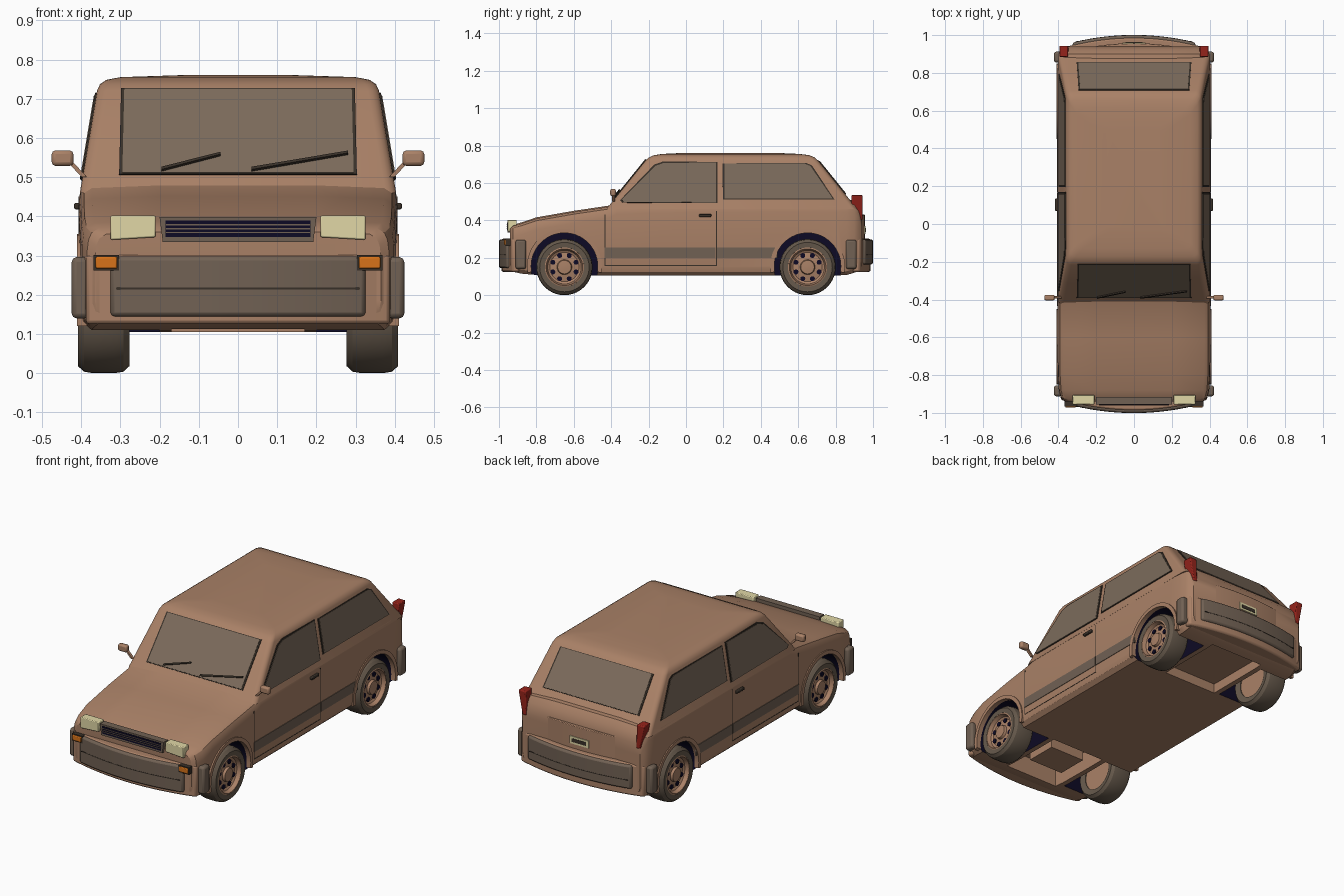
import bpy, bmesh
from math import sin, cos, pi, radians
from mathutils import Vector

cube = bpy.data.objects.get("Cube")
if cube:
    bpy.data.objects.remove(cube, do_unlink=True)


def material(name, r, g, b):
    m = bpy.data.materials.new(name)
    m.use_nodes = True
    m.diffuse_color = (r, g, b, 1)
    bsdf = next(n for n in m.node_tree.nodes if n.type == 'BSDF_PRINCIPLED')
    bsdf.inputs["Base Color"].default_value = (r, g, b, 1)
    return m


PAINT = material("brown paint", .40, .22, .135)
GLASS = material("smoky glass", .20, .147, .105)
TRIM = material("grey brown trim", .165, .12, .088)
TYRE = material("tyre rubber", .13, .098, .07)
SEAL = material("dark seal", .04, .03, .022)
NAVY = material("dark navy", .004, .003, .018)
CREAM = material("cream lamp", .75, .68, .38)
ORANGE = material("orange lamp", .68, .17, .01)
RED = material("red lamp", .30, .017, .011)
parts = []


def finish(name, bm, mat, mirror="", bevel=0):
    bmesh.ops.recalc_face_normals(bm, faces=bm.faces)
    me = bpy.data.meshes.new(name)
    bm.to_mesh(me)
    bm.free()
    me.materials.append(mat)
    ob = bpy.data.objects.new(name, me)
    bpy.context.collection.objects.link(ob)
    if bevel:
        b = ob.modifiers.new("bevel", 'BEVEL')
        b.width, b.segments, b.limit_method = bevel, 2, 'ANGLE'
    if mirror:
        m = ob.modifiers.new("mirror", 'MIRROR')
        m.use_axis = ("X" in mirror, "Y" in mirror, False)
    parts.append(ob)
    return ob


def loft(name, rings, mat, closed=False, **kw):
    """Skin a list of equal rings; cap the ends unless closed."""
    bm = bmesh.new()
    vs = [[bm.verts.new(p) for p in ring] for ring in rings]
    n = len(vs[0])
    pairs = list(zip(vs, vs[1:])) + ([(vs[-1], vs[0])] if closed else [])
    for a, b in pairs:
        for i in range(n):
            j = (i + 1) % n
            bm.faces.new((a[i], a[j], b[j], b[i]))
    if not closed:
        bm.faces.new(vs[0])
        bm.faces.new(vs[-1])
    return finish(name, bm, mat, **kw)


def prism(name, axis, pts, a, b, mat, **kw):
    """Extrude a 2D outline along an axis from a to b."""
    place = {"x": lambda p, t: (t, p[0], p[1]),
             "y": lambda p, t: (p[0], t, p[1]),
             "z": lambda p, t: (p[0], p[1], t)}[axis]
    return loft(name, [[place(p, t) for p in pts] for t in (a, b)], mat, **kw)


def box(name, x0, x1, y0, y1, z0, z1, mat, **kw):
    return prism(name, "z", [(x0, y0), (x1, y0), (x1, y1), (x0, y1)], z0, z1, mat, **kw)


def lathe(name, profile, y, z, mat, steps=40, closed=False, **kw):
    """Turn (radius, x) points about an axle."""
    rings = [[(x, y + r * cos(2 * pi * i / steps), z + r * sin(2 * pi * i / steps))
              for i in range(steps)] for r, x in profile]
    return loft(name, rings, mat, closed, **kw)


def plate(name, pts, mat, thick=.006, grow=0, **kw):
    """Thin plate lying on a sloping panel of the cabin."""
    pts = [Vector(p) for p in pts]
    c = sum(pts, Vector()) / len(pts)
    n = (pts[1] - pts[0]).cross(pts[2] - pts[0]).normalized()
    if n.dot(c - Vector((0, .2, .5))) < 0:
        n = -n
    pts = [p + (p - c).normalized() * grow for p in pts]
    return loft(name, [[p - n * .003 for p in pts], [p + n * thick for p in pts]], mat, **kw)


# Lower body, lofted from nose to tail: y, bottom, top, half width
stations = [(-.94, .14, .355, .365), (-.925, .125, .37, .385), (-.88, .115, .383, .398),
            (-.8, .108, .41, .403), (-.6, .105, .445, .405), (-.41, .105, .473, .405),
            (-.37, .105, .495, .405), (.1, .105, .503, .405), (.8, .105, .505, .405),
            (.86, .108, .505, .402), (.9, .12, .5, .395), (.925, .13, .47, .385),
            (.94, .14, .42, .37)]
rings = []
for y, zb, zt, w in stations:
    half = [(.93 * w, zb), (.985 * w, zb + .02), (w, zb + .045), (w, zt - .06),
            (.99 * w, zt - .03), (.97 * w, zt - .012), (.92 * w, zt), (.5 * w, zt + .006)]
    rings.append([(x, y, z) for x, z in half] + [(-x, y, z) for x, z in reversed(half)])
body = loft("body", rings, PAINT)
body.data.materials.append(NAVY)

# Wheel wells and underside recesses
circle = [(-.65 + .18 * cos(i * pi / 24), .155 + .18 * sin(i * pi / 24)) for i in range(48)]
wells = prism("well_cutter", "x", circle, .2, .6, PAINT, mirror="XY")
wells.data.materials.append(NAVY)
for f in wells.data.polygons:
    f.material_index = 1
front_bay = box("front_bay_cutter", -.17, .17, -.86, -.47, -.1, .22, PAINT)
rear_bay = box("rear_bay_cutter", -.17, .17, .47, .86, -.1, .16, PAINT)
bpy.context.view_layer.update()
for cutter in (wells, front_bay, rear_bay):
    cutter.hide_render = True
    mod = body.modifiers.new("cut", 'BOOLEAN')
    mod.object, mod.operation, mod.solver = cutter, 'DIFFERENCE', 'EXACT'
    bpy.context.view_layer.objects.active = body
    bpy.ops.object.modifier_apply(modifier=mod.name)
    parts.remove(cutter)
    bpy.data.objects.remove(cutter, do_unlink=True)
box("engine_block", -.11, .11, -.74, -.56, .12, .24, PAINT)


# Cabin: panels lean by these rules
def front_y(z): return -.41 + (z - .48) * .808
def rear_y(z): return .9 - (z - .48) * .808
def side_x(z): return .4 - (z - .48) * .168


levels = [(z, front_y(z), rear_y(z), side_x(z)) for z in (.46, .6, .72)]
levels += [(.737, -.197, .687, .352), (.748, -.172, .66, .336), (.755, -.13, .61, .3), (.76, -.03, .5, .15)]
rings = []
for z, y0, y1, w in levels:
    r, ring = .028, []
    for cx, cy, a0 in ((w - r, y1 - r, 0), (r - w, y1 - r, 90), (r - w, y0 + r, 180), (w - r, y0 + r, 270)):
        for k in range(5):
            a = radians(a0 + k * 22.5)
            ring.append((cx + r * cos(a), cy + r * sin(a), z))
    rings.append(ring)
loft("cabin", rings, PAINT)

# Windows, each with a dark seal around it
wind = [(x, front_y(z), z) for x, z in ((-.295, .508), (.295, .508), (.29, .722), (-.29, .722))]
back = [(x, rear_y(z), z) for x, z in ((-.295, .54), (.295, .54), (.285, .715), (-.285, .715))]
door = [(side_x(z), y, z) for y, z in
        ((.16, .495), (.16, .708), (-.12, .706), (-.165, .69), (-.345, .51), (-.33, .498))]
quarter = [(side_x(z), y, z) for y, z in ((.205, .515), (.785, .515), (.665, .69), (.635, .702), (.205, .702))]
for name, pts, m in (("windscreen", wind, ""), ("rear_window", back, ""),
                     ("door_window", door, "X"), ("quarter_window", quarter, "X")):
    plate(name, pts, GLASS, mirror=m)
    plate(name + "_seal", pts, SEAL, thick=.004, grow=.009, mirror=m)
for name, xa, za, xb, zb in (("left_wiper", .035, .511, .28, .553), ("right_wiper", -.195, .511, -.045, .55)):
    plate(name, [(x, front_y(z), z) for x, z in ((xa, za), (xb, zb), (xb, zb + .006), (xa, za + .007))],
          SEAL, thick=.014)

# Side trim, door lines, handles and arch lips
for y0, y1 in ((-.435, .159), (.167, .49)):
    box("side_stripe", .4, .408, y0, y1, .2, .255, TRIM, mirror="X")
box("door_rear_line", .4, .4065, .161, .165, .16, .45, SEAL, mirror="X")
box("door_front_line", .4, .4065, -.435, -.431, .16, .43, SEAL, mirror="X")
box("door_bottom_line", .4, .4065, -.435, .165, .157, .16, SEAL, mirror="X")
box("door_handle", .395, .418, .07, .135, .418, .434, SEAL, mirror="X", bevel=.004)
arc = [radians(-10 + k * 10) for k in range(21)]
lip = [(-.65 + r * cos(a), .155 + r * sin(a)) for r, s in ((.178, 1), (.2, -1)) for a in arc[::s]]
prism("arch_lip", "x", lip, .385, .411, PAINT, mirror="XY")


# Bumpers bowed in plan
def bow(name, s, half, reach, inner, z0, z1, mat, bevel=.01):
    xs = [half * k / 8 for k in range(-8, 9)]
    pts = [(x, s * (reach - .06 * (x / .4) ** 2)) for x in xs]
    prism(name, "z", pts + [(half, s * inner), (-half, s * inner)], z0, z1, mat, bevel=bevel)


for end, s, low in (("front", -1, .145), ("rear", 1, .165)):
    bow(end + "_bumper", s, .388, .987, .89, .125, .302, PAINT)
    bow(end + "_bumper_pad", s, .325, 1.0, .93, low, .298, TRIM)
    bow(end + "_bumper_groove", s, .31, 1.001, .97, .214, .218, SEAL, 0)
bow("tailgate_panel", 1, .365, .957, .9, .29, .43, PAINT, .02)
box("bumper_side_pad", .38, .424, -.912, -.855, .14, .296, TRIM, mirror="XY", bevel=.012)

# Front lamps and grille
prism("headlamp", "y", [(.21, .347), (.325, .34), (.325, .402), (.21, .402)], -.955, -.905, CREAM,
      mirror="X", bevel=.004)
prism("grille_frame", "y", [(-.192, .335), (.192, .335), (.2, .398), (-.2, .398)], -.955, -.915, TRIM)
box("grille_opening", -.185, .185, -.958, -.95, .347, .389, NAVY)
for z in (.357, .367, .377):
    box("grille_slat", -.185, .185, -.961, -.955, z, z + .003, TRIM)
box("indicator_frame", .303, .368, -.966, -.92, .262, .302, SEAL, mirror="X")
box("indicator", .308, .363, -.972, -.93, .267, .297, ORANGE, mirror="X", bevel=.004)

# Tail lamps and number plate
prism("tail_lamp", "y", [(.345, .4), (.37, .4), (.396, .535), (.35, .535)], .885, .943, RED,
      mirror="X", bevel=.005)
box("number_plate", -.06, .06, .95, .961, .328, .37, CREAM)
box("number_plate_panel", -.045, .045, .955, .963, .339, .359, SEAL)

# Door mirrors
box("mirror_head", .42, .475, -.405, -.375, .529, .568, PAINT, mirror="X", bevel=.009)
prism("mirror_arm", "y", [(.385, .5), (.398, .5), (.432, .535), (.425, .543)], -.395, -.38, PAINT, mirror="X")

# Wheels
lathe("tyre", [(.098, .285), (.132, .277), (.146, .292), (.15, .315), (.15, .37), (.146, .393),
               (.132, .408), (.105, .405), (.1, .38)], -.65, .15, TYRE, closed=True, mirror="XY")
lathe("wheel_rim", [(.105, .29), (.106, .404), (.098, .407), (.09, .385), (.078, .378), (.04, .384),
                    (.036, .398), (.012, .4)], -.65, .15, PAINT, mirror="XY")
for k in range(8):
    a = radians(22.5 + 45 * k)
    lathe("wheel_hole", [(.0135, .374), (.0135, .386)], -.65 + .067 * cos(a), .15 + .067 * sin(a),
          NAVY, steps=10, mirror="XY")

# Smooth shading with sharp edges kept
bpy.ops.object.select_all(action='DESELECT')
for ob in parts:
    ob.select_set(True)
bpy.context.view_layer.objects.active = body
bpy.ops.object.shade_smooth_by_angle(angle=radians(32))
